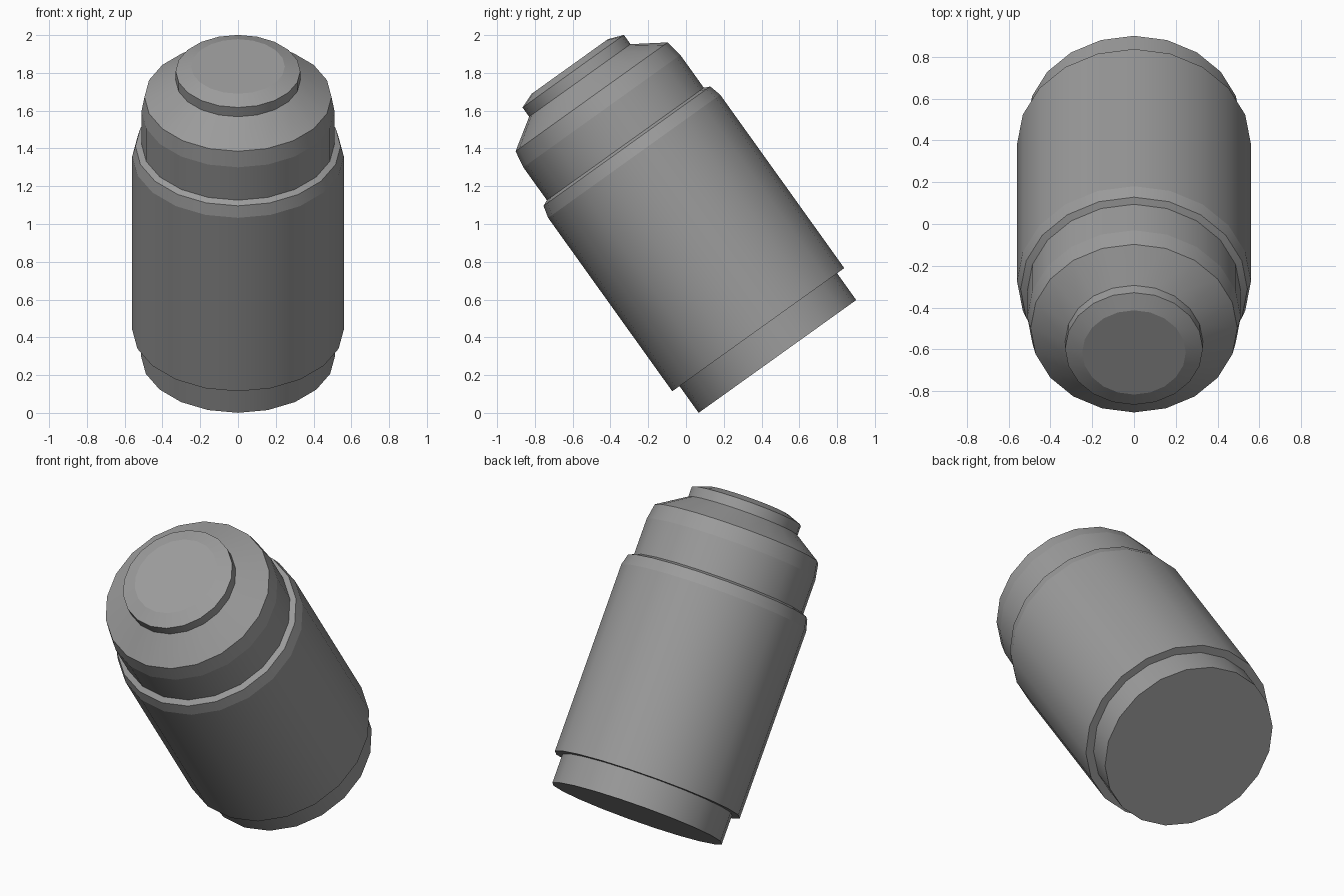
import bpy, bmesh
from math import sin, cos, pi, radians
from mathutils import Matrix

if "Cube" in bpy.data.objects:
    bpy.data.objects.remove(bpy.data.objects["Cube"])

SIDES = 20
TILT = Matrix.Translation((0, 0.484, 0.299)) @ Matrix.Rotation(radians(35.6), 4, 'X')

grey = bpy.data.materials.new("dark_grey")
grey.diffuse_color = (0.33, 0.33, 0.33, 1)
grey.use_nodes = True
grey.node_tree.nodes["Principled BSDF"].inputs["Base Color"].default_value = grey.diffuse_color


def lathe(name, profile):
    """Closed solid turned from (radius, height) points, smooth around, sharp at rings."""
    bm = bmesh.new()
    rings = [[bm.verts.new((r * sin(2 * pi * i / SIDES), -r * cos(2 * pi * i / SIDES), h))
              for i in range(SIDES)] for r, h in profile]
    for low, high in zip(rings, rings[1:]):
        for i in range(SIDES):
            j = (i + 1) % SIDES
            bm.faces.new((low[i], low[j], high[j], high[i])).smooth = True
    bm.faces.new(rings[0][::-1])
    bm.faces.new(rings[-1])
    for e in bm.edges:
        if abs(e.verts[0].co.z - e.verts[1].co.z) < 1e-5:
            e.smooth = False
    mesh = bpy.data.meshes.new(name)
    bm.to_mesh(mesh)
    bm.free()
    mesh.materials.append(grey)
    obj = bpy.data.objects.new(name, mesh)
    bpy.context.collection.objects.link(obj)
    obj.matrix_world = TILT
    return obj


# narrower foot below the body
lathe("base", [(0.513, 0), (0.513, 0.176)])
# main barrel with a bevelled upper rim and sloping lip
lathe("body", [(0.56, 0.174), (0.56, 1.303), (0.543, 1.369), (0.511, 1.383)])
# cap with a soft bevel and conical shoulder
lathe("cap", [(0.511, 1.383), (0.511, 1.597), (0.495, 1.69), (0.33, 1.797)])
# button with a bevelled top
lathe("button", [(0.33, 1.797), (0.33, 1.857), (0.248, 1.888)])
